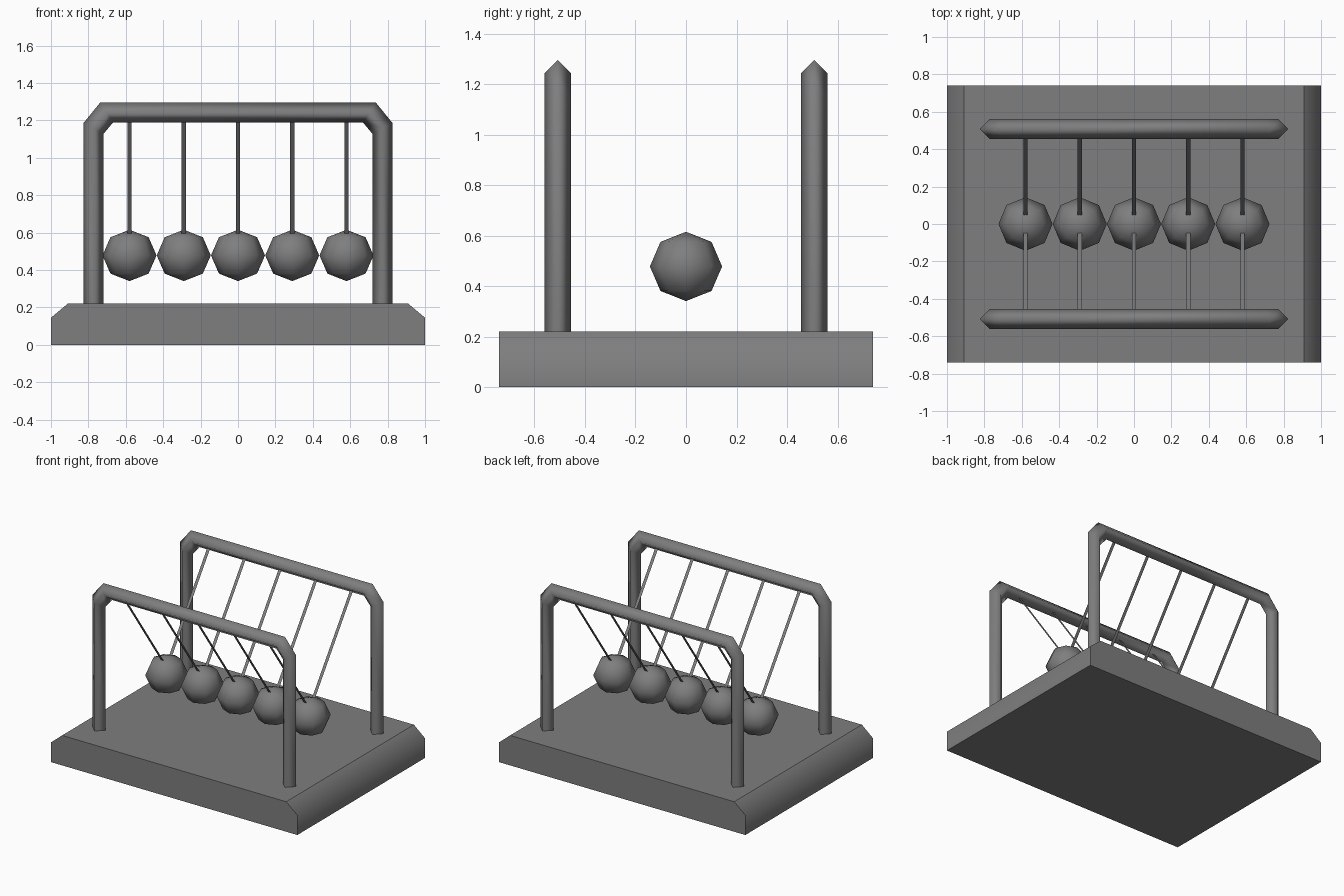
import bpy, bmesh
from mathutils import Vector

cube = bpy.data.objects.get("Cube")
if cube:
    bpy.data.objects.remove(cube, do_unlink=True)

# One dark grey material for everything
GREY = (0.21, 0.21, 0.21, 1.0)
grey = bpy.data.materials.new("dark_grey")
grey.use_nodes = True
grey.diffuse_color = GREY
bsdf = next(n for n in grey.node_tree.nodes if n.type == 'BSDF_PRINCIPLED')
bsdf.inputs["Base Color"].default_value = GREY


def finish(name, bm, smooth_rule):
    """Turn a bmesh into a named object, smoothing the faces the rule picks."""
    bm.normal_update()
    for face in bm.faces:
        face.smooth = smooth_rule(face)
    mesh = bpy.data.meshes.new(name)
    bm.to_mesh(mesh)
    bm.free()
    mesh.materials.append(grey)
    obj = bpy.data.objects.new(name, mesh)
    bpy.context.collection.objects.link(obj)
    return obj


# Base: slab profile with chamfered left and right top edges
HALF_DEPTH = 0.74
right_half = [(1.0, 0.0), (1.0, 0.145), (0.91, 0.22)]
profile = right_half + [(-x, z) for x, z in reversed(right_half)]
bm = bmesh.new()
front = bm.faces.new([bm.verts.new((x, -HALF_DEPTH, z)) for x, z in profile])
ext = bmesh.ops.extrude_face_region(bm, geom=[front], use_keep_orig=True)
back_verts = [v for v in ext["geom"] if isinstance(v, bmesh.types.BMVert)]
bmesh.ops.translate(bm, verts=back_verts, vec=(0, 2 * HALF_DEPTH, 0))
bmesh.ops.recalc_face_normals(bm, faces=bm.faces)
finish("base", bm, lambda f: abs(f.normal.x) > 0.5)

# Frames: diamond-section bar bent into an arch with cut corners
BAR_RADIUS = 0.0525
FRAME_Y = 0.508
outer = [(0.825, 0.2), (0.825, 1.187), (0.737, 1.295)]
inner = [(0.72, 0.2), (0.72, 1.127), (0.667, 1.19)]


def mirrored(points):
    return points + [(-x, z) for x, z in reversed(points)]


def make_frame(name, y):
    bm = bmesh.new()
    rings = []
    for (ox, oz), (ix, iz) in zip(mirrored(outer), mirrored(inner)):
        mx, mz = (ox + ix) / 2, (oz + iz) / 2
        section = [(ox, y, oz), (mx, y - BAR_RADIUS, mz),
                   (ix, y, iz), (mx, y + BAR_RADIUS, mz)]
        rings.append([bm.verts.new(p) for p in section])
    for a, b in zip(rings, rings[1:]):
        for i in range(4):
            j = (i + 1) % 4
            bm.faces.new((a[i], a[j], b[j], b[i]))
    for end in (rings[0], rings[-1]):
        bm.faces.new(end)
    bmesh.ops.recalc_face_normals(bm, faces=bm.faces)
    finish(name, bm, lambda f: f.calc_center_median().z > 0.25)


make_frame("front_frame", -FRAME_Y)
make_frame("back_frame", FRAME_Y)


# Strings: thin flat ribbons from each frame down to the ball
def make_string(name, x, side):
    half = Vector((0.0115, 0, 0))
    top = Vector((x, side * 0.49, 1.215))
    low = Vector((x, side * 0.035, 0.575))
    bm = bmesh.new()
    corners = [low - half, low + half, top + half, top - half]
    face = bm.faces.new([bm.verts.new(p) for p in corners])
    face.normal_update()
    if face.normal.z < 0:
        face.normal_flip()
    finish(name, bm, lambda f: False)


# Balls: five touching low-poly spheres in a row, each on two strings
for n in range(5):
    x = (n - 2) * 0.29
    bm = bmesh.new()
    bmesh.ops.create_uvsphere(bm, u_segments=8, v_segments=4, radius=0.143)
    bmesh.ops.scale(bm, verts=bm.verts, vec=(1.01, 1, 0.96))
    ball = finish(f"ball_{n + 1}", bm, lambda f: True)
    ball.location = (x, 0, 0.478)
    make_string(f"front_string_{n + 1}", x, -1)
    make_string(f"back_string_{n + 1}", x, 1)
